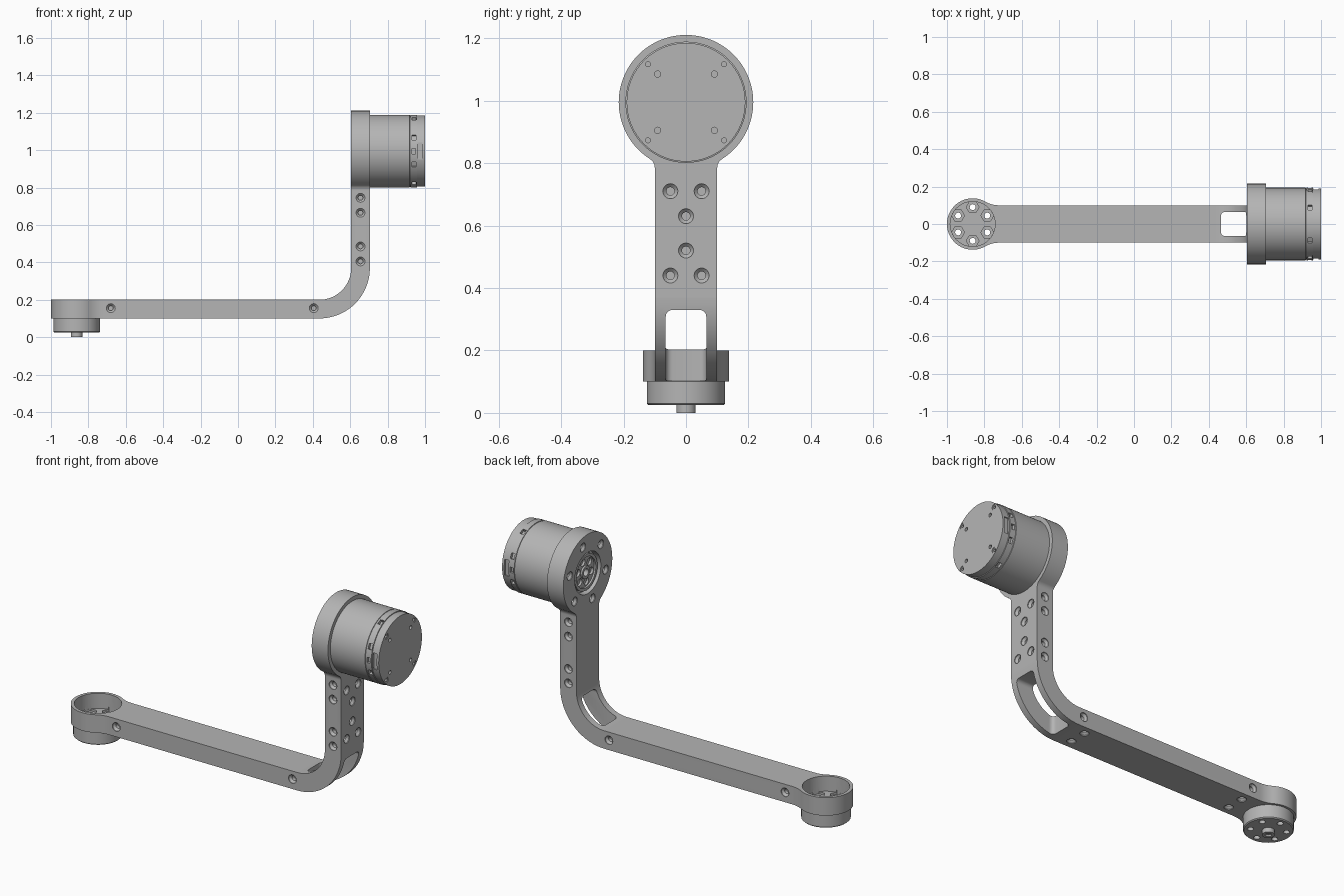
import bpy, bmesh
from math import sin, cos, pi, sqrt, atan2
from mathutils import Matrix, Vector

if "Cube" in bpy.data.objects:
    bpy.data.objects.remove(bpy.data.objects["Cube"])

grey = bpy.data.materials.new("machined grey")
grey.use_nodes = True
grey.diffuse_color = (0.46, 0.46, 0.46, 1)
grey.node_tree.nodes["Principled BSDF"].inputs["Base Color"].default_value = grey.diffuse_color


def finish(name, bm):
    bmesh.ops.recalc_face_normals(bm, faces=bm.faces)
    mesh = bpy.data.meshes.new(name)
    bm.to_mesh(mesh)
    bm.free()
    mesh.materials.append(grey)
    obj = bpy.data.objects.new(name, mesh)
    bpy.context.collection.objects.link(obj)
    return obj


def place(pos, axis):
    """Matrix putting local z along an axis at a position."""
    return Matrix.Translation(pos) @ Vector(axis).to_track_quat('Z', 'Y').to_matrix().to_4x4()


def lathe(bm, profile, mat, n=64):
    """Turned solid from (radius, height) pairs, capped at both ends."""
    rings = [[bm.verts.new(mat @ Vector((r * cos(2 * pi * i / n), r * sin(2 * pi * i / n), h)))
              for i in range(n)] for r, h in profile]
    for a, b in zip(rings, rings[1:]):
        for i in range(n):
            j = (i + 1) % n
            bm.faces.new((a[i], a[j], b[j], b[i]))
    bm.faces.new(rings[0][::-1])
    bm.faces.new(rings[-1])


def turned(name, profile, mat, n=64):
    bm = bmesh.new()
    lathe(bm, profile, mat, n)
    return finish(name, bm)


def extrude(name, points, depth, mat):
    bm = bmesh.new()
    face = bm.faces.new([bm.verts.new(mat @ Vector((u, v, 0))) for u, v in points])
    geom = bmesh.ops.extrude_face_region(bm, geom=[face])["geom"]
    shift = mat.to_3x3() @ Vector((0, 0, depth))
    bmesh.ops.translate(bm, vec=shift, verts=[g for g in geom if isinstance(g, bmesh.types.BMVert)])
    return finish(name, bm)


def subtract(target, cutter):
    cutter.hide_render = True
    mod = target.modifiers.new("cut", 'BOOLEAN')
    mod.operation, mod.solver, mod.object = 'DIFFERENCE', 'EXACT', cutter
    bpy.context.view_layer.objects.active = target
    bpy.ops.object.modifier_apply(modifier=mod.name)
    bpy.data.objects.remove(cutter)


def drill(target, profile, mats, n=24):
    bm = bmesh.new()
    for m in mats:
        lathe(bm, profile, m, n)
    subtract(target, finish("cutter", bm))


def keyhole(R, w, r, length):
    """Round head with filleted neck running into a straight bar along +u."""
    dx = sqrt((R - w) * (R + w + 2 * r))
    phi = atan2(w + r, dx)
    half = [(length, w)]
    for i in range(9):
        a = 1.5 * pi + (phi - pi / 2) * i / 8
        half.append((dx + r * cos(a), w + r + r * sin(a)))
    half += [(R * cos(a), R * sin(a)) for a in (phi + (pi - phi) * i / 36 for i in range(1, 37))]
    half[-1] = (-R, 0)
    return half + [(u, -v) for u, v in half[-2::-1]]


def circle(radius, count, start=0.0):
    return [(radius * cos(start + 2 * pi * i / count), radius * sin(start + 2 * pi * i / count))
            for i in range(count)]


# Countersunk screw hole, drilled inward from the surface at height 0
SCREW = [(0.024, 0.01), (0.024, -0.004), (0.013, -0.015), (0.013, -0.035)]
CUP_X, HEAD_Z = -0.8625, 0.995
UP, OUT = (0, 0, 1), (1, 0, 0)

# Horizontal arm with open cup at its end
arm = extrude("lower_arm", keyhole(0.1375, 0.1, 0.14, 0.435 - CUP_X), 0.1,
              Matrix.Translation((CUP_X, 0, 0.1)))
drill(arm, [(0.12, 0.116), (0.12, 0.25)], [Matrix.Translation((CUP_X, 0, 0))], 64)
bolts = [Matrix.Translation((CUP_X + x, y, 0)) for x, y in circle(0.09, 6, pi / 6)]
drill(arm, [(0.034, 0.104), (0.034, 0.13)], bolts, 6)
drill(arm, [(0.016, 0.05), (0.016, 0.15)], bolts, 16)
drill(arm, SCREW, [place((x, s * 0.1, 0.155), (0, s, 0)) for x in (-0.68, 0.405) for s in (-1, 1)])
drill(arm, SCREW, [place((x, y, 0.1), (0, 0, -1)) for x in (-0.65, 0.36) for y in (-0.05, 0.05)])

# Mounting flange and shaft stub below the cup
flange = turned("mount_flange", [(0.12, 0.025), (0.125, 0.03), (0.125, 0.1)],
                Matrix.Translation((CUP_X, 0, 0)))
drill(flange, [(0.016, 0), (0.016, 0.15)], bolts, 16)
stub = turned("shaft_stub", [(0.016, 0.01), (0.016, 0), (0.031, 0), (0.031, 0.03)],
              Matrix.Translation((CUP_X, 0, 0)), 32)

# Curved elbow with a rounded slot through it
arc = [pi / 2 * i / 20 for i in range(21)]
bend = [(0.435 + r * sin(a), 0.37 - r * cos(a)) for r, s in ((0.27, arc), (0.17, arc[::-1])) for a in s]
elbow = extrude("elbow", bend, 0.2, Matrix.Translation((0, 0.1, 0)) @ Matrix.Rotation(pi / 2, 4, 'X'))
bm = bmesh.new()
bmesh.ops.create_cube(bm, size=1, matrix=Matrix.Translation((0.7325, 0, 0.065))
                      @ Matrix.Diagonal((0.535, 0.13, 0.53, 1)))
bmesh.ops.bevel(bm, geom=bm.edges[:], offset=0.022, segments=5, profile=0.5, affect='EDGES')
subtract(elbow, finish("slot_cutter", bm))

# Upright with round motor head
upright = extrude("upright", keyhole(0.2155, 0.1, 0.034, HEAD_Z - 0.37), 0.1,
                  Matrix.Translation((0.605, 0, HEAD_Z)) @ Matrix.Rotation(pi / 2, 4, 'Y'))
drill(upright, SCREW, [place((0.655, s * 0.1, z), (0, s, 0))
                       for z in (0.745, 0.665, 0.485, 0.405) for s in (-1, 1)])
drill(upright, SCREW, [place((0.705, y, z), OUT) for y, z in
                       ((-0.05, 0.71), (0.05, 0.71), (0, 0.63), (0, 0.52), (-0.05, 0.44), (0.05, 0.44))])
drill(upright, SCREW, [place((0.605, y, HEAD_Z + z), (-1, 0, 0))
                       for y, z in circle(0.163, 6, pi / 12)])
drill(upright, [(0.115, 0.55), (0.115, 0.64)], [place((0, 0, HEAD_Z), OUT)], 64)

# Rotor hub seen inside the head
hub = turned("rotor_hub", [(0.1, 0.645), (0.1, 0.615), (0.085, 0.615), (0.085, 0.625),
                           (0.035, 0.625), (0.035, 0.615), (0.02, 0.615), (0.02, 0.64)],
             place((0, 0, HEAD_Z), OUT), 48)
drill(hub, [(0.02, 0.6), (0.02, 0.638)],
      [place((0, y, HEAD_Z + z), OUT) for y, z in circle(0.06, 6, pi / 12)], 16)

# Motor body with shallow seam and stepped end cap
motor = turned("motor_body", [(0.194, 0.7), (0.194, 0.918), (0.191, 0.919), (0.191, 0.922),
                              (0.194, 0.923), (0.194, 0.957), (0.19, 0.958), (0.19, 1.0)],
               place((0, 0, HEAD_Z), OUT), 96)
corners = [(y, z) for y in (-1, 1) for z in (-1, 1)]
drill(motor, [(0.01, 0.98), (0.01, 1.05)],
      [place((0, 0.091 * y, HEAD_Z + 0.09 * z), OUT) for y, z in corners], 16)
drill(motor, [(0.008, 0.98), (0.008, 0.997), (0.016, 0.997), (0.016, 1.05)],
      [place((0, 0.122 * y, HEAD_Z + 0.122 * z), OUT) for y, z in corners], 16)

# Cable sockets and vent notches around the motor rim
bm = bmesh.new()
for side in (0, pi):
    for angle, x, length, width in ((0, 0.974, 0.026, 0.09), (-0.38, 0.942, 0.022, 0.03),
                                    (0.38, 0.942, 0.022, 0.03), (-1.1, 0.942, 0.022, 0.03),
                                    (1.1, 0.942, 0.022, 0.03), (0, 0.94, 0.02, 0.03)):
        mat = (Matrix.Translation((x, 0, HEAD_Z)) @ Matrix.Rotation(side + angle, 4, 'X')
               @ Matrix.Translation((0, 0.195, 0)) @ Matrix.Diagonal((length, 0.034, width, 1)))
        bmesh.ops.create_cube(bm, size=1, matrix=mat)
subtract(motor, finish("notch_cutter", bm))

# Smooth round surfaces, keep machined edges sharp
bpy.ops.object.select_all(action='DESELECT')
for part in (arm, flange, stub, elbow, upright, hub, motor):
    part.select_set(True)
bpy.context.view_layer.objects.active = arm
bpy.ops.object.shade_smooth_by_angle(angle=pi / 6)
